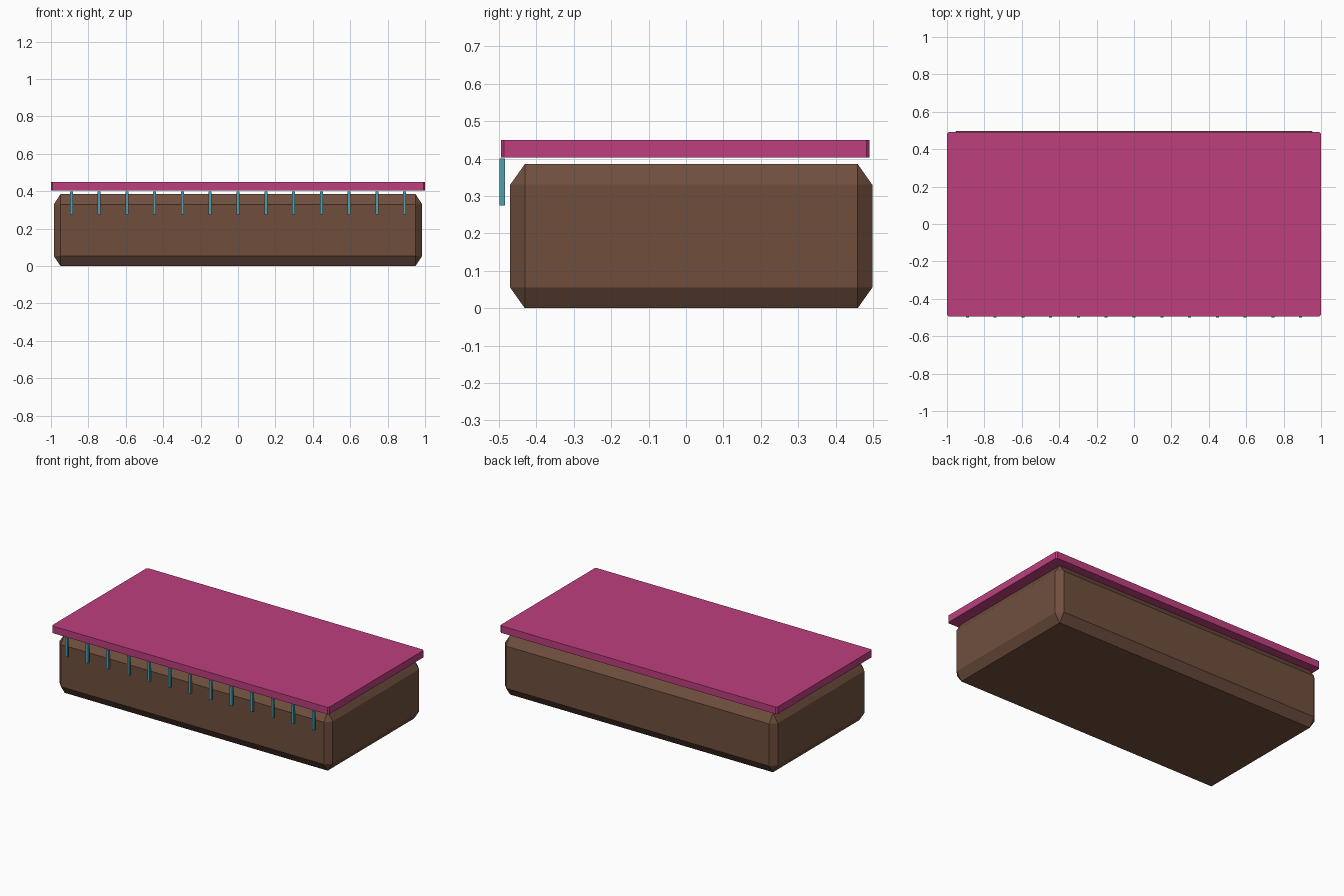
import bpy, bmesh

if "Cube" in bpy.data.objects:
    bpy.data.objects.remove(bpy.data.objects["Cube"])

def material(name, rgb):
    m = bpy.data.materials.new(name)
    m.diffuse_color = (*rgb, 1)
    m.use_nodes = True
    m.node_tree.nodes["Principled BSDF"].inputs["Base Color"].default_value = m.diffuse_color
    return m

def finish(name, bm, mat):
    bmesh.ops.recalc_face_normals(bm, faces=bm.faces)
    me = bpy.data.meshes.new(name)
    bm.to_mesh(me)
    bm.free()
    me.materials.append(mat)
    ob = bpy.data.objects.new(name, me)
    bpy.context.collection.objects.link(ob)
    return ob

def box(name, lo, hi, mat, bevel=0.0):
    """Box between two corners, optionally with chamfered vertical edges."""
    bm = bmesh.new()
    bmesh.ops.create_cube(bm, size=1)
    for v in bm.verts:
        v.co = [lo[i] + (v.co[i] + 0.5) * (hi[i] - lo[i]) for i in range(3)]
    if bevel:
        edges = [e for e in bm.edges if abs(e.verts[0].co.z - e.verts[1].co.z) > 1e-4]
        bmesh.ops.bevel(bm, geom=edges, offset=bevel, segments=1, affect='EDGES')
    return finish(name, bm, mat)

def chamfered_box(name, lo, hi, cut, mat):
    """Box with a different chamfer depth on each axis and triangular corners."""
    bm = bmesh.new()
    for sx in (0, 1):
        for sy in (0, 1):
            for sz in (0, 1):
                s = (sx, sy, sz)
                for axis in range(3):
                    co = []
                    for i in range(3):
                        c = 0 if i == axis else cut[i]
                        co.append(hi[i] - c if s[i] else lo[i] + c)
                    bm.verts.new(co)
    bmesh.ops.convex_hull(bm, input=bm.verts)
    bmesh.ops.dissolve_limit(bm, angle_limit=0.01, verts=bm.verts, edges=bm.edges)
    return finish(name, bm, mat)

brown = material("brown", (0.16, 0.078, 0.048))
pink = material("pink", (0.51, 0.05, 0.21))
teal = material("teal", (0.08, 0.35, 0.42))

# Chamfered base block
chamfered_box("base", (-0.985, -0.47, 0), (0.985, 0.498, 0.385),
              (0.036, 0.039, 0.055), brown)

# Flat top slab, floating just above the base
box("top_slab", (-1, -0.495, 0.403), (1, 0.491, 0.449), pink, 0.009)

# Row of hanging fringe strips along the front edge
for i in range(13):
    x = (i - 6) * 0.1485
    box(f"fringe_strip_{i + 1}", (x - 0.008, -0.499, 0.275),
        (x + 0.008, -0.484, 0.4), teal)
